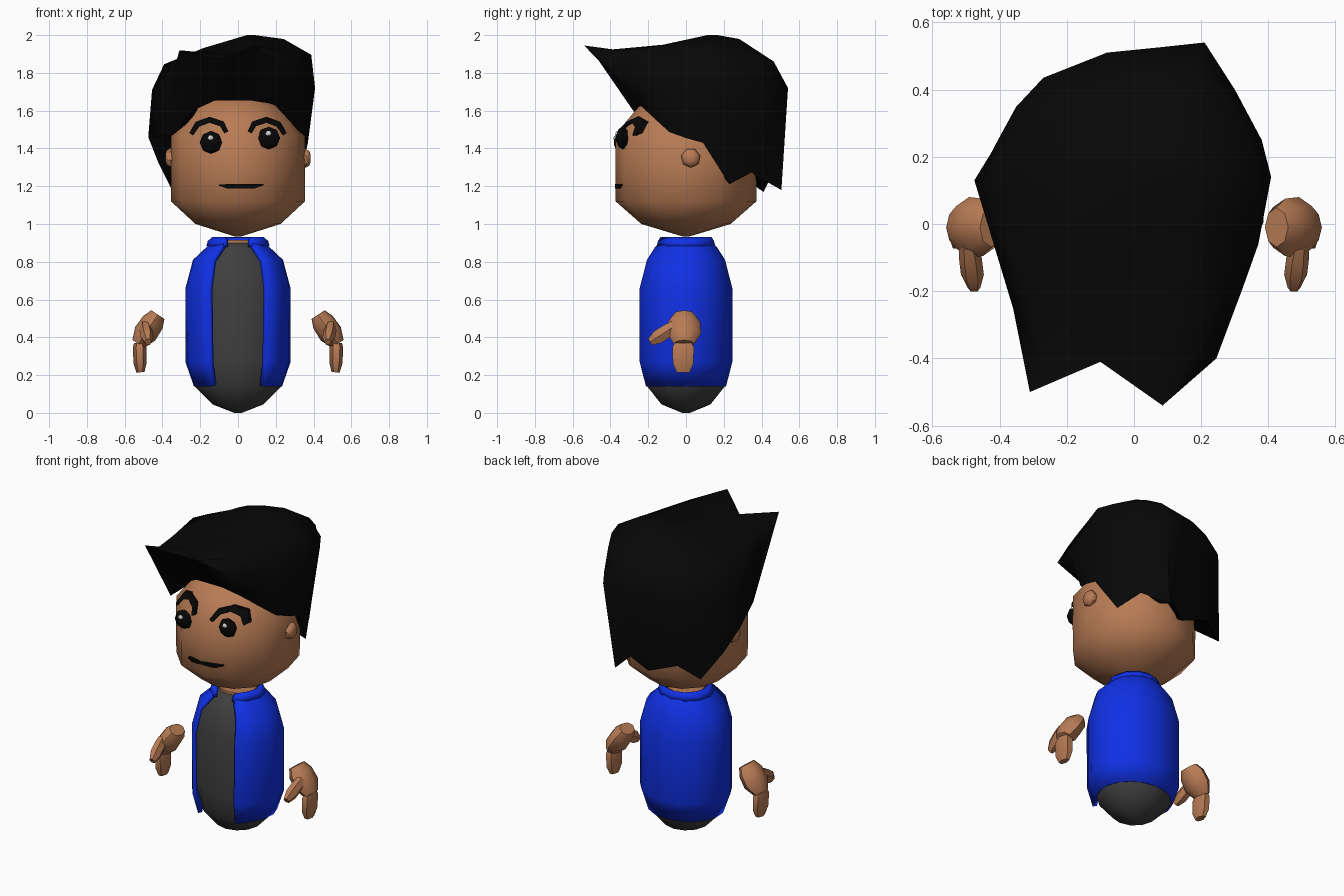
import bpy
import math
from mathutils import Vector

if "Cube" in bpy.data.objects:
    bpy.data.objects.remove(bpy.data.objects["Cube"])


def material(name, rgb):
    m = bpy.data.materials.new(name)
    m.diffuse_color = (*rgb, 1)
    m.use_nodes = True
    m.node_tree.nodes["Principled BSDF"].inputs["Base Color"].default_value = m.diffuse_color
    return m


SKIN = material("skin", (0.48, 0.20, 0.09))
BLUE = material("blue", (0.005, 0.03, 0.78))
SHIRT = material("charcoal", (0.05, 0.05, 0.05))
BLACK = material("black", (0.002, 0.002, 0.002))
WHITE = material("glint", (0.6, 0.6, 0.6))


def loft(name, rings, mat, closed=True, caps=True, angle=45):
    """Skin a list of equally long point rings."""
    n = len(rings[0])
    verts = [tuple(p) for r in rings for p in r]
    faces = []
    for j in range(len(rings) - 1):
        for i in range(n if closed else n - 1):
            k = (i + 1) % n
            faces.append((j * n + i, j * n + k, (j + 1) * n + k, (j + 1) * n + i))
    if caps:
        faces.append(tuple(reversed(range(n))))
        faces.append(tuple(range((len(rings) - 1) * n, len(rings) * n)))
    me = bpy.data.meshes.new(name)
    me.from_pydata(verts, [], faces)
    me.materials.append(mat)
    ob = bpy.data.objects.new(name, me)
    bpy.context.collection.objects.link(ob)
    bpy.context.view_layer.objects.active = ob
    bpy.ops.object.select_all(action='DESELECT')
    ob.select_set(True)
    bpy.ops.object.shade_smooth_by_angle(angle=math.radians(angle))
    return ob


def ellipse(z, a, b, n=12, gap=None):
    """Ring from the front round the right side; gap is the half width of a front opening."""
    if gap is None:
        ts = [2 * math.pi * i / n for i in range(n)]
        return [(a * math.sin(t), -b * math.cos(t), z) for t in ts]
    t0 = math.asin(min(1, gap / a))
    ts = [t0 + (2 * math.pi - 2 * t0) * i / n for i in range(n + 1)]
    ring = [(a * math.sin(t), -b * math.cos(t), z) for t in ts]
    # The free edges stand forward of the body
    ring[0], ring[-1] = (gap, -b, z), (-gap, -b, z)
    return ring


def pod(name, p, q, rx, ry, mat, n=8, profile=((0, .55), (.25, .95), (.65, 1), (1, .5))):
    """Faceted pod along the line p-q; ry is its half size towards y."""
    p, q = Vector(p), Vector(q)
    axis = (q - p).normalized()
    side = Vector((1, 0, 0)) if abs(axis.y) > .5 else Vector((0, 1, 0)).cross(axis).normalized()
    other = axis.cross(side)
    rings = [[p.lerp(q, t) + side * (rx * s * math.cos(2 * math.pi * i / n))
              + other * (ry * s * math.sin(2 * math.pi * i / n)) for i in range(n)]
             for t, s in profile]
    return loft(name, rings, mat)


def thicken(ob, t):
    m = ob.modifiers.new("thickness", 'SOLIDIFY')
    m.thickness = t
    m.offset = -1


# Shirt body and neck
loft("shirt", [ellipse(*r) for r in [
    (0, .02, .02), (.045, .135, .13), (.14, .228, .205), (.28, .258, .225),
    (.66, .258, .225), (.80, .215, .19), (.88, .14, .14), (.905, .1, .1)]], SHIRT)
loft("neck", [ellipse(z, .112, .108) for z in (.86, .915)], SKIN)

# Open jacket and collar
thicken(loft("jacket", [ellipse(z, a, b, 14, g) for z, a, b, g in [
    (.14, .235, .212, .135), (.27, .28, .245, .15), (.66, .28, .245, .155),
    (.81, .24, .207, .135), (.88, .165, .162, .09), (.9, .145, .14, .075)]],
    BLUE, closed=False, caps=False), .025)
thicken(loft("collar", [ellipse(z, a, b, 10, .07) for z, a, b in [
    (.885, .168, .155), (.91, .16, .148), (.932, .135, .135)]],
    BLUE, closed=False, caps=False), .025)

# Head
HEAD = [(.935, .02), (1.0, .225), (1.12, .355), (1.3, .356), (1.475, .355), (1.62, .24), (1.72, .05)]
DEEP = 1.05
loft("head", [ellipse(z, r, r * DEEP) for z, r in HEAD], SKIN, angle=50)


def face_point(x, z, out=.004):
    """Point on the front of the head."""
    for (z0, r0), (z1, r1) in zip(HEAD, HEAD[1:]):
        if z0 <= z <= z1:
            r = r0 + (r1 - r0) * (z - z0) / (z1 - z0)
            return Vector((x, -DEEP * math.sqrt(max(r * r - x * x, 0)) - out, z))


def ribbon(name, pts):
    """Raised strip following (x, z, half width) points on the face."""
    rings = []
    for i, (x, z, w) in enumerate(pts):
        a, b = pts[max(i - 1, 0)], pts[min(i + 1, len(pts) - 1)]
        d = Vector((b[0] - a[0], b[1] - a[1])).normalized()
        ends = [(x - d.y * w * s, z + d.x * w * s) for s in (1, -1)]
        rings.append([face_point(*ends[0], -.02), face_point(*ends[0], .008),
                      face_point(*ends[1], .008), face_point(*ends[1], -.02)])
    loft(name, rings, BLACK, angle=20)


# Mouth
ribbon("mouth", [(-.1, 1.205, .003), (-.06, 1.2, .011), (.09, 1.2, .011), (.135, 1.208, .003)])

BALL = ((0, .25), (.2, .8), (.5, 1), (.8, .8), (1, .25))
for s, side in ((1, "right"), (-1, "left")):
    # Eyes, glints and brows
    ex, ez = (.163, 1.455) if s > 0 else (-.143, 1.432)
    c = face_point(ex, ez)
    pod(side + "_eye", c + Vector((0, .035, 0)), c - Vector((0, .035, 0)), .06, .06, BLACK, 8, BALL)
    g = c + Vector((-.002, -.028, .022))
    pod(side + "_glint", g + Vector((0, .01, 0)), g - Vector((0, .01, 0)), .017, .017, WHITE, 6, BALL)
    ribbon(side + "_brow", [(s * x, z, w) for x, z, w in [
        (.062, 1.485, .012), (.085, 1.53, .016), (.15, 1.552, .016),
        (.215, 1.528, .016), (.248, 1.475, .012)]])
    # Ears
    pod(side + "_ear", (s * .33, .025, 1.35), (s * .385, .025, 1.35), .052, .052, SKIN, 7,
        ((0, .8), (.5, 1), (.85, .8), (1, .4)))
    # Hands: palm, fingers and thumb
    pod(side + "_palm", (s * .424, -.01, .52), (s * .527, -.01, .365), .064, .09, SKIN, 8,
        ((0, .65), (.25, .95), (.65, 1), (1, .6)))
    pod(side + "_fingers", (s * .522, -.015, .37), (s * .517, -.015, .215), .036, .066, SKIN, 6,
        ((0, .8), (.15, 1), (.7, .95), (1, .6)))
    pod(side + "_thumb", (s * .492, -.06, .46), (s * .476, -.19, .375), .034, .042, SKIN, 6,
        ((0, .8), (.3, 1), (.7, 1), (1, .55)))

# Hair: jagged hem, outer ring with two front tips, then a domed crown
HEM = [(.06, -.25, 1.655), (.19, -.25, 1.635), (.33, -.085, 1.485), (.365, 0, 1.455),
       (.37, .09, 1.43), (.32, .23, 1.21), (.25, .36, 1.28), (.15, .505, 1.18),
       (.08, .45, 1.25), (-.02, .41, 1.17), (-.22, .4, 1.25), (-.35, .35, 1.18),
       (-.42, .22, 1.32), (-.475, .13, 1.46), (-.345, -.19, 1.47), (-.24, -.25, 1.6),
       (-.12, -.25, 1.655)]
OUTER = [(.085, -.54, 1.945), (.245, -.4, 1.82), (.32, -.2, 1.74), (.37, -.06, 1.73),
         (.408, .14, 1.72), (.38, .25, 1.72), (.3, .4, 1.72), (.21, .54, 1.72),
         (.07, .525, 1.715), (-.08, .51, 1.71), (-.27, .435, 1.7), (-.34, .36, 1.7),
         (-.41, .24, 1.7), (-.455, .12, 1.71), (-.36, -.25, 1.74), (-.31, -.5, 1.92),
         (-.1, -.41, 1.87)]


def spread(x, y):
    """The crown reaches further out on the back right."""
    return .95 if x > .28 and y > .1 else .86


inner = [(x * .72, y * .72, z + .08) for x, y, z in HEM]
shoulder = [(x * spread(x, y), y * spread(x, y), 1.88 + .06 * x - .06 * y) for x, y, z in OUTER]
crown = [(.03 + x * .55, .05 + y * .5, 1.95 + .06 * x + .04 * y) for x, y, z in shoulder]
peak = [(.07 + x * .05, .14 + y * .05, 2.0) for x, y, z in OUTER]
loft("hair", [inner, HEM, OUTER, shoulder, crown, peak], BLACK, angle=75)
